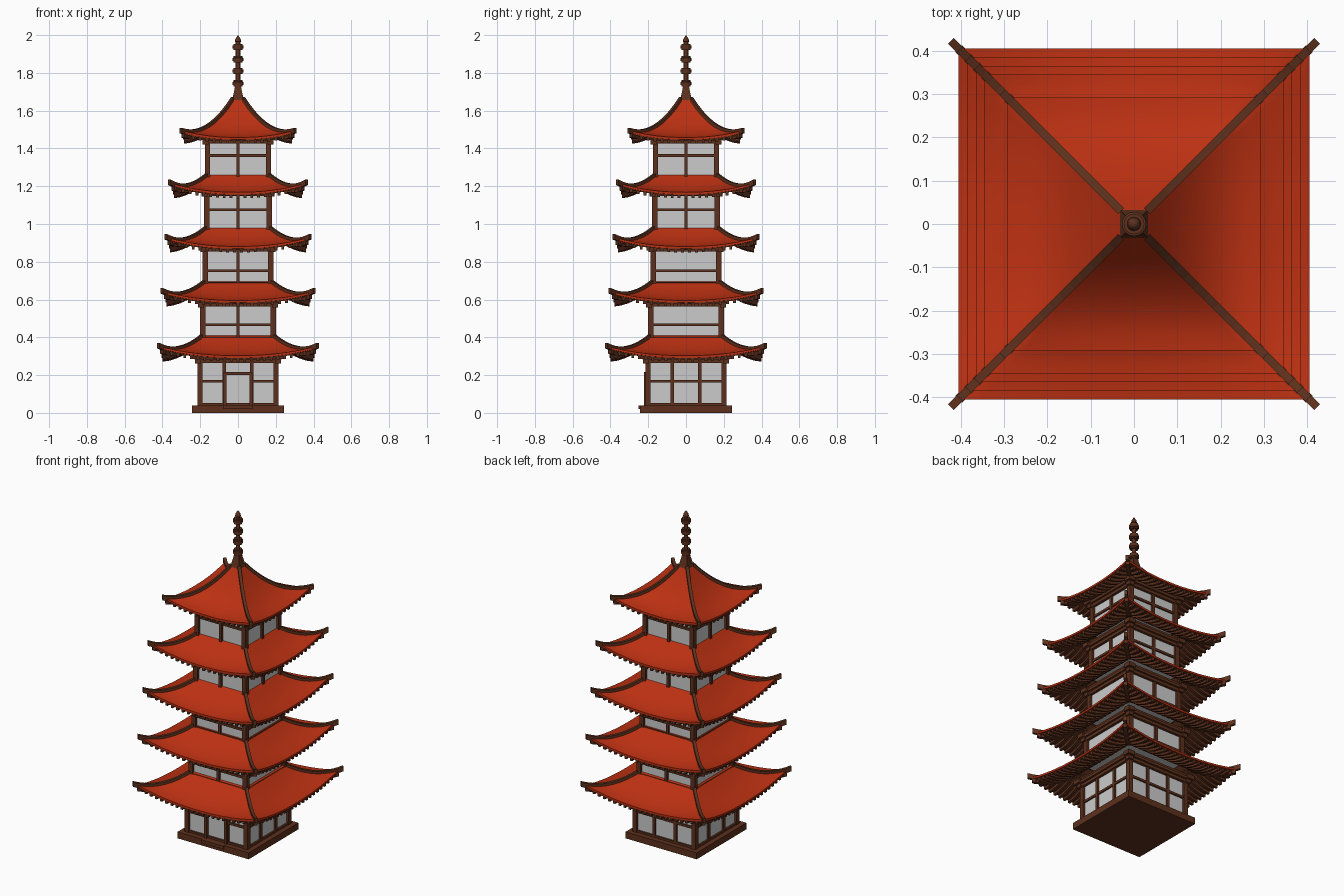
import bpy, bmesh, math
from mathutils import Vector, Matrix

if "Cube" in bpy.data.objects:
    bpy.data.objects.remove(bpy.data.objects["Cube"])


def material(name, rgb):
    m = bpy.data.materials.new(name)
    m.diffuse_color = (*rgb, 1)
    m.use_nodes = True
    m.node_tree.nodes["Principled BSDF"].inputs["Base Color"].default_value = m.diffuse_color
    return m


RED = material("red_tile", (0.5, 0.03, 0.006))
BROWN = material("dark_wood", (0.11, 0.03, 0.012))
ROT = [Matrix.Rotation(k * math.pi / 2, 3, 'Z') for k in range(4)]


def finish(bm, name, mat=None, smooth=False):
    bmesh.ops.remove_doubles(bm, verts=bm.verts, dist=1e-5)
    bmesh.ops.recalc_face_normals(bm, faces=bm.faces)
    me = bpy.data.meshes.new(name)
    bm.to_mesh(me)
    bm.free()
    ob = bpy.data.objects.new(name, me)
    bpy.context.collection.objects.link(ob)
    if mat:
        me.materials.append(mat)
    if smooth:
        bpy.ops.object.select_all(action='DESELECT')
        ob.select_set(True)
        bpy.context.view_layer.objects.active = ob
        bpy.ops.object.shade_smooth_by_angle(angle=math.radians(30))
    return ob


def box(bm, x0, x1, y0, y1, z0, z1, rot=None):
    r = (rot or ROT[0]).to_4x4()
    mid = Matrix.Translation(((x0 + x1) / 2, (y0 + y1) / 2, (z0 + z1) / 2))
    size = Matrix.Diagonal((x1 - x0, y1 - y0, z1 - z0, 1))
    bmesh.ops.create_cube(bm, size=1, matrix=r @ mid @ size)


def sweep(bm, pts, side, w, lo, hi):
    """Rectangular bar following pts."""
    s, rings = Vector(side).normalized() * w / 2, []
    for p in pts:
        rings.append([bm.verts.new(p + s * a + Vector((0, 0, h)))
                      for a, h in ((-1, lo), (1, lo), (1, hi), (-1, hi))])
    for a, b in zip(rings, rings[1:]):
        for i in range(4):
            j = (i + 1) % 4
            bm.faces.new((a[i], a[j], b[j], b[i]))
    bm.faces.new(rings[0])
    bm.faces.new(rings[-1])


def roof_point(t, s, roof):
    """Point on the front roof slope: t from top to eave, s along the eave."""
    a, b, zt, ze, lift, power = roof
    h = a + (b - a) * t
    z = zt - (zt - ze) * (1 - max(0, 1 - t) ** power) + lift * abs(s) ** 2.2 * t * t
    return Vector((s * h, -h, z))


def roof_shell(name, roof, top, bottom, mat, inset=0):
    bm, n, m = bmesh.new(), 16, 8
    a, b = roof[:2]
    tmax = 1 - inset / (b - a)
    for r in ROT:
        lay = [[[bm.verts.new(r @ (roof_point(tmax * i / m, 2 * j / n - 1, roof) + Vector((0, 0, dz))))
                 for j in range(n + 1)] for i in range(m + 1)] for dz in (top, bottom)]
        for g in lay:
            for i in range(m):
                for j in range(n):
                    bm.faces.new((g[i][j], g[i + 1][j], g[i + 1][j + 1], g[i][j + 1]))
        u, d = lay
        for e in (0, m):
            for j in range(n):
                bm.faces.new((u[e][j], u[e][j + 1], d[e][j + 1], d[e][j]))
    return finish(bm, name, mat, True)


# floor: half width, bottom, pane top, cross bar, mullions on front/back, mullions on sides
# roof: inner half, eave half, top z, eave z, corner lift, curve power
TIERS = [
    ((.215, .04, .265, .167, (-.073, .073), (-.073, .073)), (.185, .405, .41, .303, .047, 1.8)),
    ((.200, .39, .562, .467, (0,), ()), (.175, .385, .695, .595, .045, 1.8)),
    ((.187, .68, .855, .753, (0,), ()), (.168, .365, .98, .881, .045, 1.8)),
    ((.180, .96, 1.148, 1.076, (0,), (0,)), (.163, .345, 1.26, 1.168, .045, 1.8)),
    ((.175, 1.24, 1.425, 1.363, (0,), (0,)), (.03, .292, 1.66, 1.458, .035, 2.05)),
]

for n, (floor, roof) in enumerate(TIERS, 1):
    w, z0, z1, bar, mull_y, mull_x = floor
    a, b = roof[:2]

    # Paper panes
    bm = bmesh.new()
    c = w - .014
    box(bm, -c, c, -c, c, z0, z1 + .03)
    finish(bm, f"wall_panes_{n}")

    # Timber frame: posts, mullions, rails, top beams and corner brackets
    bm = bmesh.new()
    for k, r in enumerate(ROT):
        box(bm, w - .028, w, -w, -w + .028, z0, z1 + .03, r)
        for x in (mull_x if k % 2 else mull_y):
            box(bm, x - .009, x + .009, -w + .003, -w + .02, z0, z1, r)
        if n == 1 and k == 0:
            for sx in (-1, 1):
                xs = sorted((sx * .073, sx * (w - .02)))
                box(bm, *xs, -w + .005, -w + .02, bar - .007, bar + .007, r)
        else:
            box(bm, -w + .02, w - .02, -w + .005, -w + .02, bar - .007, bar + .007, r)
        box(bm, -w + .02, w - .02, -w + .003, -w + .02, z0, z0 + .012, r)
        box(bm, w - .02, w + .025, -w - .025, -w + .02, z1 + .02, z1 + .045, r)
        box(bm, w - .02, w + .012, -w - .012, -w + .02, z1 - .003, z1 + .02, r)
    box(bm, -w - .002, w + .002, -w - .002, w + .002, z1, z1 + .055)
    box(bm, -w - .014, w + .014, -w - .014, w + .014, z1 + .018, z1 + .035)
    finish(bm, f"wall_frame_{n}", BROWN)

    # Roof tiles with wooden soffit
    roof_shell(f"roof_tiles_{n}", roof, 0, -.012, RED)
    roof_shell(f"roof_soffit_{n}", roof, -.0125, -.018, BROWN, .006)

    # Rafters under the eaves, and diagonal hip rafters
    bm = bmesh.new()
    count = round(2 * b / .036)
    for r in ROT:
        for i in range(count):
            x = (i + .5) / count * 2 * b - b
            h0, h1 = max(abs(x), w), b - .006
            if h1 - h0 < .01:
                continue
            pts = []
            for j in range(6):
                h = h0 + (h1 - h0) * j / 5
                pts.append(r @ roof_point((h - a) / (b - a), x / h, roof))
            sweep(bm, pts, r @ Vector((1, 0, 0)), .015, -.032, -.016)
        pts = [r @ roof_point((w + (b - w) * j / 6 - a) / (b - a), 1, roof) for j in range(7)]
        sweep(bm, pts, r @ Vector((1, 1, 0)), .022, -.036, -.014)
    finish(bm, f"rafters_{n}", BROWN)

    # Hip ridges with upturned tips
    bm = bmesh.new()
    tip = (b + (.018 if n < 5 else .012) - a) / (b - a)
    for r in ROT:
        pts = [r @ roof_point(tip * j / 12, 1, roof) for j in range(13)]
        sweep(bm, pts, r @ Vector((1, 1, 0)), .018, -.016, .013)
    finish(bm, f"hip_ridges_{n}", BROWN)

# Plinth and door step
bm = bmesh.new()
box(bm, -.243, .243, -.243, .243, 0, .04)
finish(bm, "plinth", BROWN)
bm = bmesh.new()
box(bm, -.076, .076, -.252, -.235, .02, .04)
finish(bm, "door_step", BROWN)

# Door frame
bm = bmesh.new()
for x in (-.068, .068):
    box(bm, x - .008, x + .008, -.222, -.2, .03, .215)
box(bm, -.076, .076, -.222, -.2, .2, .217)
finish(bm, "door_frame", BROWN)

# Flared square spire base
bm = bmesh.new()
rings = []
for h, z in ((.05, 1.60), (.04, 1.635), (.028, 1.67), (.019, 1.71), (.013, 1.75)):
    rings.append([bm.verts.new(r @ Vector((h, -h, z))) for r in ROT])
for p, q in zip(rings, rings[1:]):
    for i in range(4):
        bm.faces.new((p[i], p[(i + 1) % 4], q[(i + 1) % 4], q[i]))
bm.faces.new(rings[0])
bm.faces.new(rings[-1])
finish(bm, "spire_base", BROWN)

# Spire: lathed pole with rings and a pointed finial
prof = [(.012, 1.70)]
for z in (1.745, 1.81, 1.872, 1.937):
    prof += [(.012, z - .017), (.024, z - .017), (.024, z - .009), (.028, z - .008),
             (.028, z + .008), (.024, z + .009), (.024, z + .017), (.012, z + .017)]
prof += [(.012, 1.96), (.016, 1.966), (.014, 1.98), (0, 2.0)]
bm = bmesh.new()
vs = [bm.verts.new((r, 0, z)) for r, z in prof]
es = [bm.edges.new(p) for p in zip(vs, vs[1:])]
bmesh.ops.spin(bm, geom=vs + es, cent=(0, 0, 0), axis=(0, 0, 1), angle=2 * math.pi, steps=16)
finish(bm, "spire", BROWN, True)
